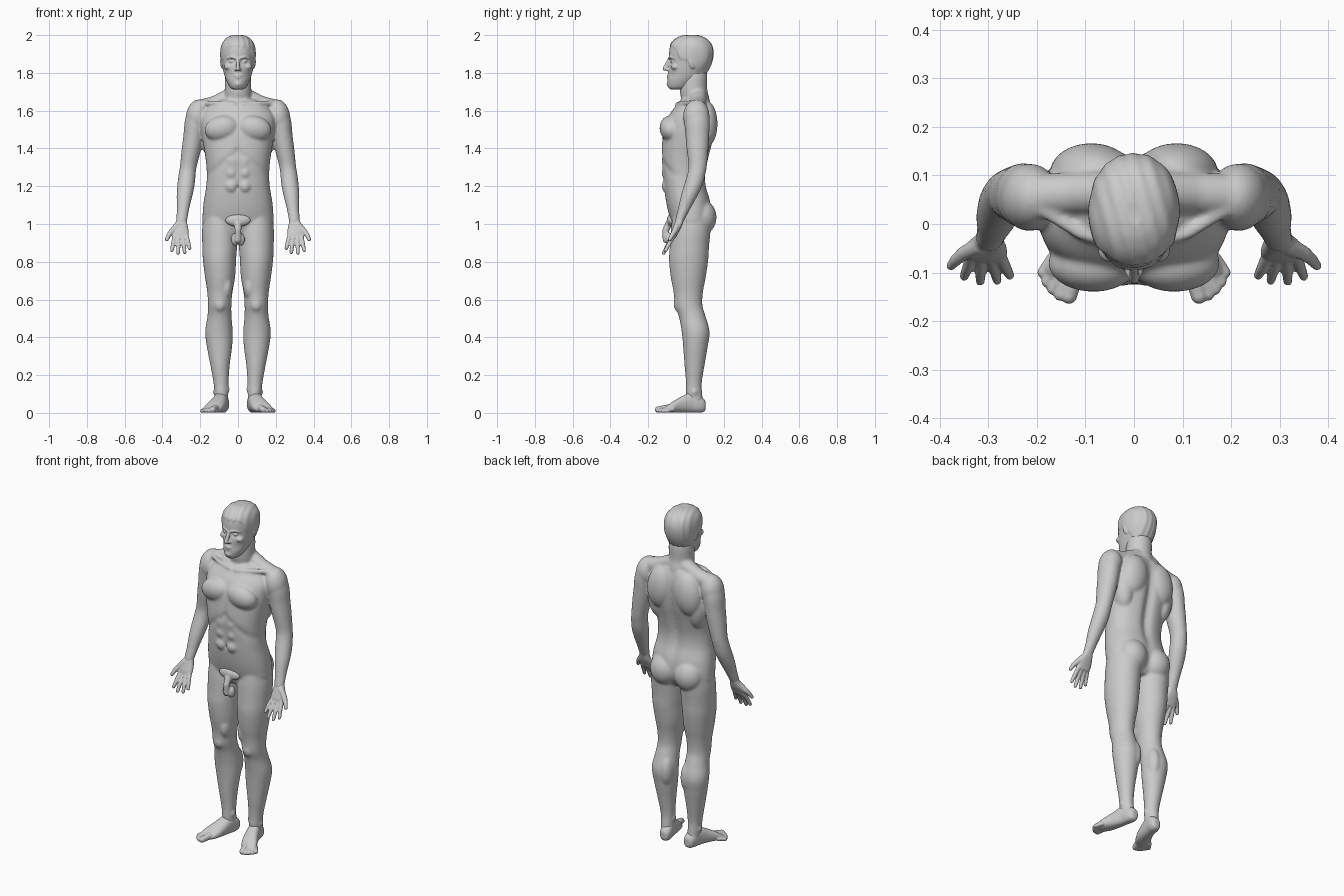
import bpy, bmesh, math
from mathutils import Vector, Matrix

stone = bpy.data.materials.new("plain_grey")
stone.diffuse_color = (0.6, 0.6, 0.6, 1)


def spline(rows, sub):
    """Catmull-Rom interpolation through rows of numbers."""
    out = []
    for i in range(len(rows) - 1):
        a, b, c, d = (rows[max(0, min(len(rows) - 1, i + k))] for k in (-1, 0, 1, 2))
        for s in range(sub):
            t = s / sub
            out.append([q + 0.5 * t * (r - p + t * (2 * p - 5 * q + 4 * r - u + t * (3 * (q - r) + u - p)))
                        for p, q, r, u in zip(a, b, c, d)])
    return out + [list(rows[-1])]


def loft(bm, rows, side=1, axis='z', n=32, sub=5, p=2.0, shape=None):
    """Skin through rows of (x, y, z, radius_a, radius_b)."""
    rings = []
    for x, y, z, ra, rb in spline(rows, sub):
        ring = []
        for k in range(n):
            a = 2 * math.pi * k / n
            c, s = math.cos(a), math.sin(a)
            u = ra * math.copysign(abs(c) ** (2 / p), c)
            v = rb * math.copysign(abs(s) ** (2 / p), s)
            co = Vector((x + u, y + v, z)) if axis == 'z' else Vector((x + u, y, max(0.001, z + v)))
            if shape:
                co = shape(co)
            co.x *= side
            ring.append(bm.verts.new(co))
        rings.append(ring)
    for r0, r1 in zip(rings, rings[1:]):
        for k in range(n):
            bm.faces.new((r0[k], r0[(k + 1) % n], r1[(k + 1) % n], r1[k]))
    bm.faces.new(rings[0])
    bm.faces.new(rings[-1])


def ball(bm, co, r, side=1, rot=(0, 0, 0)):
    m = Matrix.Translation((co[0] * side, co[1], co[2]))
    for ang, ax in zip(rot, 'XYZ'):
        m = m @ Matrix.Rotation(ang * (1 if ax == 'X' else side), 4, ax)
    bmesh.ops.create_uvsphere(bm, u_segments=24, v_segments=16, radius=1,
                              matrix=m @ Matrix.Diagonal((*r, 1)))


def limb(bm, pts, radii, side=1):
    """Round-ended tapering tube: stretched balls between joints."""
    for (a, b), (ra, rb) in zip(zip(pts, pts[1:]), zip(radii, radii[1:])):
        a, b = (Vector((q[0] * side, q[1], q[2])) for q in (a, b))
        d = b - a
        m = Matrix.Translation((a + b) / 2) @ d.to_track_quat('Z', 'Y').to_matrix().to_4x4()
        bmesh.ops.create_cone(bm, cap_ends=True, segments=16, radius1=ra, radius2=rb,
                              depth=d.length, matrix=m)
        for q, r in ((a, ra), (b, rb)):
            ball(bm, q, (r, r, r))


def finish(bm, name, voxel, smooth):
    """Fuse the overlapping volumes into one smooth skin."""
    bmesh.ops.recalc_face_normals(bm, faces=bm.faces)
    me = bpy.data.meshes.new(name)
    bm.to_mesh(me)
    bm.free()
    me.materials.append(stone)
    me.polygons.foreach_set("use_smooth", [True] * len(me.polygons))
    ob = bpy.data.objects.new(name, me)
    bpy.context.collection.objects.link(ob)
    rm = ob.modifiers.new("fuse", 'REMESH')
    rm.mode, rm.voxel_size, rm.use_smooth_shade = 'VOXEL', voxel, True
    sm = ob.modifiers.new("soften", 'SMOOTH')
    sm.factor, sm.iterations = 0.5, smooth


def bump(v, c, w):
    return math.exp(-((v - c) / w) ** 2)


# ---- body: torso, neck, arms and legs ----
body = bmesh.new()


def torso_shape(co):
    if co.y > 0.03:                                   # spine furrow
        co.y -= 0.022 * bump(co.x, 0, 0.028) * bump(co.z, 1.38, 0.27)
    else:                                             # middle line, navel, rib arch
        co.y += 0.007 * bump(co.x, 0, 0.015) * bump(co.z, 1.33, 0.14)
        co.y += 0.012 * bump(co.x, 0, 0.012) * bump(co.z, 1.2, 0.015)
        co.y += 0.006 * bump(co.z, 1.385 - abs(co.x) * 0.8, 0.02)
    return co


torso = [(0.95, .12, -.05, .09), (1.0, .182, -.072, .122), (1.05, .187, -.09, .135),
         (1.12, .181, -.106, .13), (1.2, .168, -.117, .108), (1.27, .165, -.122, .106),
         (1.35, .172, -.13, .122), (1.43, .185, -.127, .142), (1.5, .195, -.118, .152),
         (1.57, .195, -.093, .152), (1.62, .16, -.058, .142), (1.66, .1, -.025, .125)]
loft(body, [(0, (f + b) / 2, z, w, (b - f) / 2) for z, w, f, b in torso],
     n=96, sub=8, p=2.35, shape=torso_shape)
loft(body, [(0, .06, 1.60, .085, .07), (0, .05, 1.66, .074, .075), (0, .04, 1.71, .07, .073),
            (0, .043, 1.78, .069, .07), (0, .045, 1.83, .06, .06)])
arm = [(.215, .055, 1.62, .045, .055), (.225, .058, 1.55, .056, .067), (.235, .06, 1.47, .054, .063),
       (.246, .061, 1.4, .052, .058), (.262, .062, 1.31, .045, .049), (.269, .055, 1.265, .045, .048),
       (.275, .04, 1.21, .046, .049), (.283, .017, 1.15, .042, .044), (.291, -.01, 1.08, .033, .033),
       (.298, -.033, 1.02, .029, .024), (.3, -.038, 1.0, .026, .02)]
leg = [(.1, .03, 1.05, .08, .1), (.097, .025, .97, .093, .105), (.097, .018, .88, .092, .104),
       (.098, .014, .81, .088, .104), (.095, .012, .72, .08, .093), (.096, .012, .64, .067, .078),
       (.097, .014, .57, .062, .073), (.098, .033, .51, .064, .071), (.101, .051, .43, .073, .074),
       (.098, .05, .35, .067, .065), (.095, .045, .25, .051, .053), (.09, .042, .16, .04, .042),
       (.088, .043, .1, .036, .043), (.086, .05, .04, .034, .043)]
for s in (1, -1):
    loft(body, arm, s)
    loft(body, leg, s)
    ball(body, (.085, -.082, 1.505), (.093, .058, .068), s, (0.12, 0.2, 0))     # chest
    ball(body, (.088, .105, 1.53), (.085, .062, .125), s, (0, -0.15, 0))        # shoulder blade
    ball(body, (.135, .06, 1.45), (.06, .07, .13), s, (0, 0.12, 0))             # flank muscle
    ball(body, (.08, .078, 1.035), (.086, .084, .095), s)                       # buttock
    ball(body, (.215, .055, 1.57), (.061, .07, .09), s, (0, -0.15, 0))          # shoulder
    limb(body, [(.04, .065, 1.675), (.12, .063, 1.635), (.2, .058, 1.612)], [.045, .044, .046], s)
    limb(body, [(.02, -.045, 1.632), (.11, -.02, 1.64), (.19, .03, 1.64)], [.014, .013, .014], s)
    ball(body, (.096, -.03, .575), (.036, .036, .045), s)                       # kneecap
    ball(body, (.06, -.02, .67), (.032, .05, .07), s)                           # inner thigh
    ball(body, (.068, .075, .42), (.038, .05, .09), s)                          # inner calf
    ball(body, (.055, .035, .125), (.012, .016, .018), s)                       # ankle bones
    ball(body, (.121, .045, .11), (.012, .016, .018), s)
    for z in (1.2, 1.27, 1.335):                                                # stomach muscles
        ball(body, (.036, -.1, z), (.034, .029, .036), s)
finish(body, "body", 0.006, 12)

# ---- groin, kept plain as on a statue ----
groin = bmesh.new()
ball(groin, (0, -.078, 1.02), (.068, .024, .034))
limb(groin, [(0, -.092, 1.0), (0, -.108, .965), (0, -.108, .915)], [.019, .018, .016])
for s in (1, -1):
    ball(groin, (.015, -.085, .918), (.022, .024, .034), s)
finish(groin, "groin", 0.005, 4)

# ---- head with short hair ----
head = bmesh.new()


def head_shape(co):
    ax = abs(co.x)
    if co.y < 0:                                      # eye sockets and cheek hollows
        co.y += 0.015 * bump(ax, .034, .02) * bump(co.z, 1.862, .016)
        co.y += 0.006 * bump(ax, .05, .02) * bump(co.z, 1.79, .025)
    step = lambda v, e, w: 1 / (1 + math.exp(-(v - e) / w))
    line = 1.94 - .07 * step(co.y, -.045, .006) - .09 * step(co.y, .05, .012)
    hair = step(co.z, line + .003 * math.sin(co.x * 190), .002)
    out = Vector((co.x, co.y - .03, co.z - 1.87)).normalized()
    return co + out * hair * (.0045 + .0012 * math.sin(co.x * 210 + co.y * 60))


skull = [(1.712, .025, -.08, -.01), (1.725, .043, -.094, .025), (1.76, .062, -.098, .07),
         (1.80, .075, -.094, .105), (1.85, .085, -.09, .131), (1.90, .089, -.09, .141),
         (1.94, .085, -.083, .135), (1.97, .071, -.062, .115), (1.99, .044, -.03, .082),
         (1.997, .015, 0, .045)]
loft(head, [(0, (f + b) / 2, z, w, (b - f) / 2) for z, w, f, b in skull],
     n=128, sub=8, p=2.15, shape=head_shape)
limb(head, [(0, -.088, 1.872), (0, -.102, 1.845), (0, -.113, 1.822)], [.009, .010, .011])   # nose
ball(head, (0, -.086, 1.785), (.026, .017, .007))                                         # lips
ball(head, (0, -.086, 1.775), (.022, .017, .007))
ball(head, (0, -.08, 1.742), (.026, .023, .02))                                           # chin
for s in (1, -1):
    ball(head, (.011, -.097, 1.818), (.009, .012, .008), s)                               # nostril
    ball(head, (.033, -.069, 1.861), (.014, .013, .010), s)                               # eye
    limb(head, [(.014, -.088, 1.879), (.036, -.081, 1.884), (.055, -.064, 1.877)], [.007, .007, .006], s)
    ball(head, (.05, -.055, 1.832), (.024, .024, .018), s)                                # cheekbone
    ball(head, (.085, .032, 1.852), (.008, .018, .031), s, (0.2, 0.1, 0.3))               # ear
finish(head, "head", 0.004, 3)

# ---- hands: palms forward, fingers spread ----
fingers = [((.274, -.068, .938), (.264, -.09, .905), (.256, -.106, .872)),
           ((.294, -.07, .932), (.287, -.096, .89), (.282, -.116, .85)),
           ((.315, -.07, .93), (.316, -.098, .885), (.317, -.118, .846)),
           ((.335, -.066, .936), (.343, -.09, .895), (.35, -.108, .86))]
for s, side in ((1, "left"), (-1, "right")):
    hand = bmesh.new()
    loft(hand, [(.297, -.028, 1.035, .025, .02), (.3, -.036, 1.01, .03, .021),
                (.304, -.047, .98, .04, .021), (.304, -.06, .95, .043, .018),
                (.304, -.068, .925, .036, .013)], s, p=2.4)
    for f in fingers:
        limb(hand, f, [.0125, .0115, .0095], s)
    limb(hand, [(.318, -.045, .995), (.35, -.06, .962), (.366, -.073, .942), (.377, -.086, .918)],
         [.019, .015, .0125, .01], s)
    finish(hand, side + "_hand", 0.004, 3)

# ---- feet: turned outward, five toes each ----
toes = [((.12, -.1), (.134, -.148), .017), ((.137, -.1), (.153, -.146), .0125),
        ((.15, -.095), (.168, -.134), .012), ((.16, -.085), (.18, -.119), .0115),
        ((.167, -.07), (.189, -.1), .011)]
for s, side in ((1, "left"), (-1, "right")):
    foot = bmesh.new()
    loft(foot, [(.078, .104, .04, .014, .02), (.079, .095, .04, .027, .034), (.082, .07, .047, .035, .047),
                (.09, .03, .055, .037, .055), (.104, -.02, .045, .043, .044),
                (.122, -.065, .032, .049, .031), (.136, -.095, .022, .046, .02),
                (.143, -.112, .016, .036, .013)], s, 'y', p=2.3)
    for a, b, r in toes:
        limb(foot, [(*a, r + .008), (*b, r)], [r + .002, r], s)
    finish(foot, side + "_foot", 0.004, 4)
